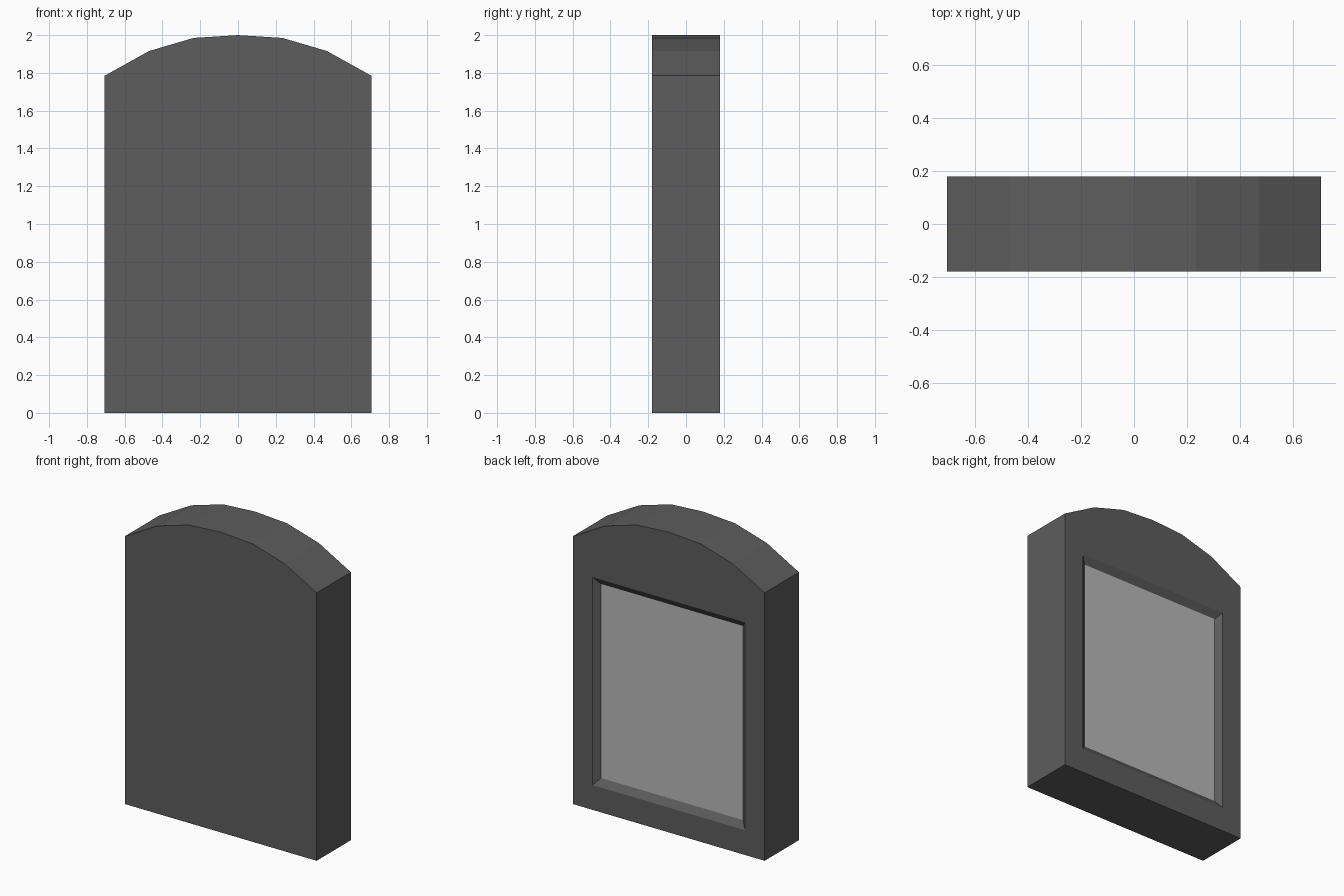
import bpy, bmesh

if "Cube" in bpy.data.objects:
    bpy.data.objects.remove(bpy.data.objects["Cube"])

HALF_W, HALF_D = 0.706, 0.18


def material(name, v):
    m = bpy.data.materials.new(name)
    m.diffuse_color = (v, v, v, 1)
    m.use_nodes = True
    m.node_tree.nodes["Principled BSDF"].inputs["Base Color"].default_value = m.diffuse_color
    return m


# Arched outline, right half from shoulder to crown, mirrored to the left
arch = [(HALF_W, 1.785), (0.47, 1.916), (0.235, 1.985), (0, 2.0)]
outline = [(HALF_W, 0)] + arch + [(-x, z) for x, z in reversed(arch[:-1])] + [(-HALF_W, 0)]


def rect(half_x, z0, z1):
    return [(half_x, z0), (half_x, z1), (-half_x, z1), (-half_x, z0)]


bm = bmesh.new()


def ring(points, y):
    return [bm.verts.new((x, y, z)) for x, z in points]


def bridge(a, b):
    n = len(a)
    for i in range(n):
        j = (i + 1) % n
        bm.faces.new((a[i], a[j], b[j], b[i]))


# Slab: front face and side walls
front = ring(outline, -HALF_D)
back = ring(outline, HALF_D)
bm.faces.new(front)
bridge(front, back)

# Back: frame around a rectangular opening with sloped recess walls
opening = ring(rect(0.562, 0.165, 1.55), HALF_D)
inner = ring(rect(0.523, 0.211, 1.504), HALF_D - 0.031)
bridge(opening, inner)
bm.faces.new((back[0], back[1], opening[1], opening[0]))
bm.faces.new(back[1:-1] + [opening[2], opening[1]])
bm.faces.new((back[-2], back[-1], opening[3], opening[2]))
bm.faces.new((back[-1], back[0], opening[0], opening[3]))

# Recessed pale panel
panel = bm.faces.new(inner)
panel.material_index = 1

bmesh.ops.recalc_face_normals(bm, faces=bm.faces[:])
mesh = bpy.data.meshes.new("arched_slab")
bm.to_mesh(mesh)
bm.free()
mesh.materials.append(material("dark grey stone", 0.11))
mesh.materials.append(material("pale grey panel", 0.48))
obj = bpy.data.objects.new("arched_slab", mesh)
bpy.context.collection.objects.link(obj)
